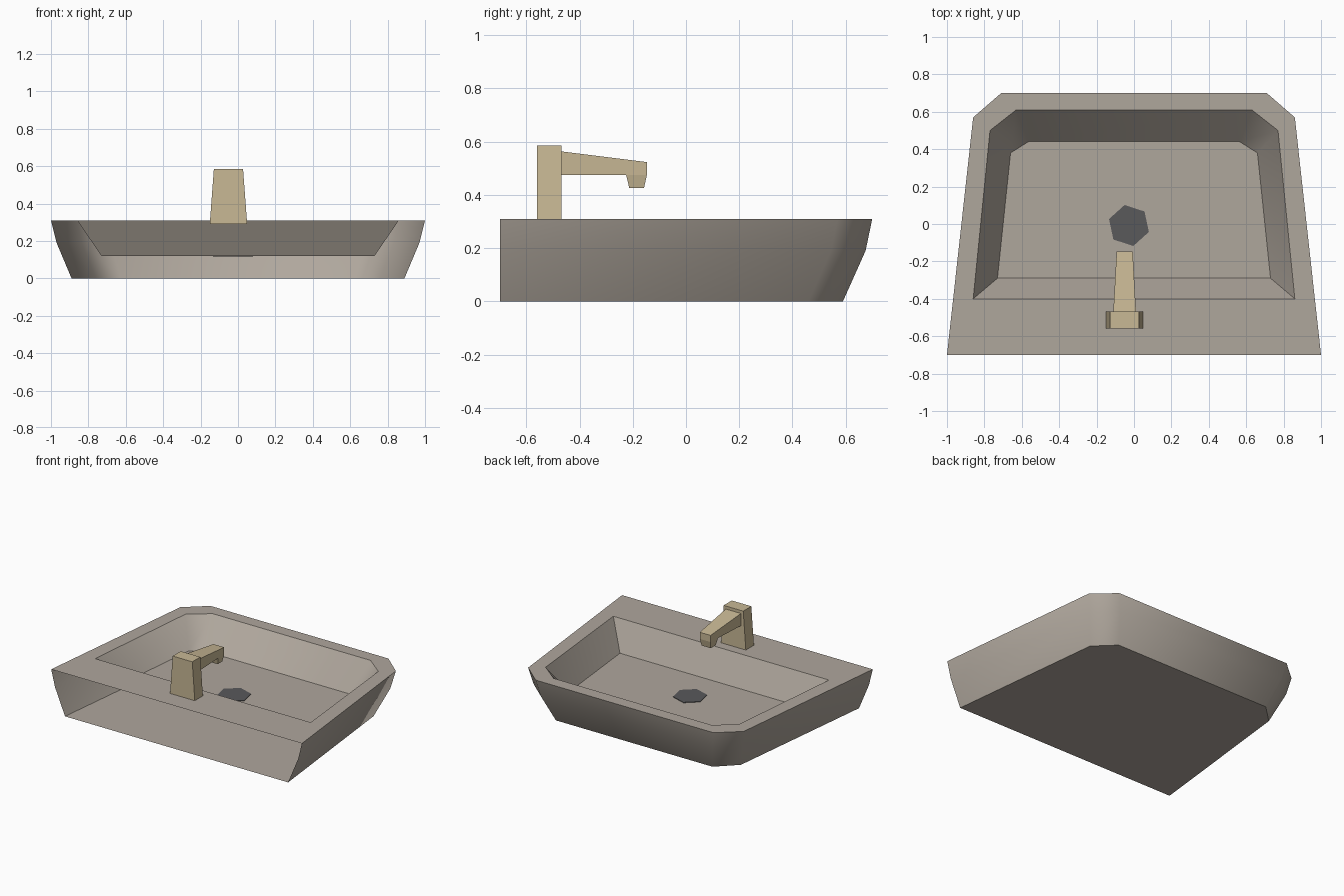
import bpy, math

if "Cube" in bpy.data.objects:
    bpy.data.objects.remove(bpy.data.objects["Cube"])

def material(name, rgb):
    m = bpy.data.materials.new(name)
    m.diffuse_color = (*rgb, 1)
    m.use_nodes = True
    m.node_tree.nodes["Principled BSDF"].inputs["Base Color"].default_value = m.diffuse_color
    return m

stone = material("warm_grey_ceramic", (0.43, 0.385, 0.335))
brass = material("pale_brass", (0.58, 0.48, 0.30))
steel = material("dark_steel", (0.10, 0.10, 0.105))

def make(name, verts, faces, mat, smooth=None):
    me = bpy.data.meshes.new(name)
    me.from_pydata(verts, [], faces)
    me.materials.append(mat)
    ob = bpy.data.objects.new(name, me)
    bpy.context.collection.objects.link(ob)
    if smooth:
        bpy.ops.object.select_all(action='DESELECT')
        bpy.context.view_layer.objects.active = ob
        ob.select_set(True)
        bpy.ops.object.shade_smooth_by_angle(angle=math.radians(smooth))
    return ob

def ring(half, z):
    # mirrored outline, counter-clockwise from the front right corner
    return [(x, y, z) for x, y in half] + [(-x, y, z) for x, y in reversed(half)]

# basin shell, open at the front: base, outer wall, rim, inner wall, bowl floor
rings = [
    ring([(0.89, -0.70), (0.76, 0.46), (0.625, 0.59)], 0.0),
    ring([(0.97, -0.70), (0.835, 0.545), (0.685, 0.675)], 0.19),
    ring([(1.00, -0.70), (0.86, 0.57), (0.71, 0.70)], 0.31),
    ring([(0.86, -0.40), (0.77, 0.50), (0.63, 0.61)], 0.31),
    ring([(0.73, -0.29), (0.66, 0.38), (0.565, 0.44)], 0.12),
]
verts = [v for r in rings for v in r]
faces = [tuple(range(5, -1, -1)), tuple(range(24, 30))]
for k in range(4):
    a, b = 6 * k, 6 * k + 6
    for i in range(6):
        if i == 5 and k < 2:
            continue  # no front wall
        j = (i + 1) % 6
        faces.append((a + i, a + j, b + j, b + i))
make("basin", verts, faces, stone, 45)

# drain plate
a0 = math.radians(42)
pts = [(-0.027 + 0.112 * math.cos(a0 + i * math.pi / 3),
        -0.008 + 0.112 * math.sin(a0 + i * math.pi / 3)) for i in range(6)]
make("drain", [(x, y, z) for z in (0.118, 0.124) for x, y in pts],
     [tuple(range(6, 12))] + [(i, (i + 1) % 6, (i + 1) % 6 + 6, i + 6) for i in range(6)], steel)

# tapered faucet column
cx = -0.051
col = [(cx + sx * h, y, z) for h, z in ((0.10, 0.29), (0.078, 0.585))
       for sx, y in ((-1, -0.56), (1, -0.56), (1, -0.468), (-1, -0.468))]
make("faucet_column", col,
     [(3, 2, 1, 0), (4, 5, 6, 7)] + [(i, (i + 1) % 4, (i + 1) % 4 + 4, i + 4) for i in range(4)], brass)

# spout: side profile (y, z, half width)
prof = [(-0.475, 0.475, 0.061), (-0.225, 0.475, 0.047), (-0.213, 0.425, 0.038),
        (-0.158, 0.425, 0.036), (-0.147, 0.475, 0.043), (-0.147, 0.523, 0.043),
        (-0.475, 0.564, 0.061)]
n = len(prof)
sv = [(cx + 0.001 + s * h, y, z) for s in (1, -1) for y, z, h in prof]
# side faces split into arm and nozzle
right = [(0, 1, 5, 6), (1, 4, 5), (1, 2, 3, 4)]
sf = right + [tuple(i + n for i in reversed(f)) for f in right]
sf += [((i + 1) % n, i, i + n, (i + 1) % n + n) for i in range(n)]
make("faucet_spout", sv, sf, brass)
